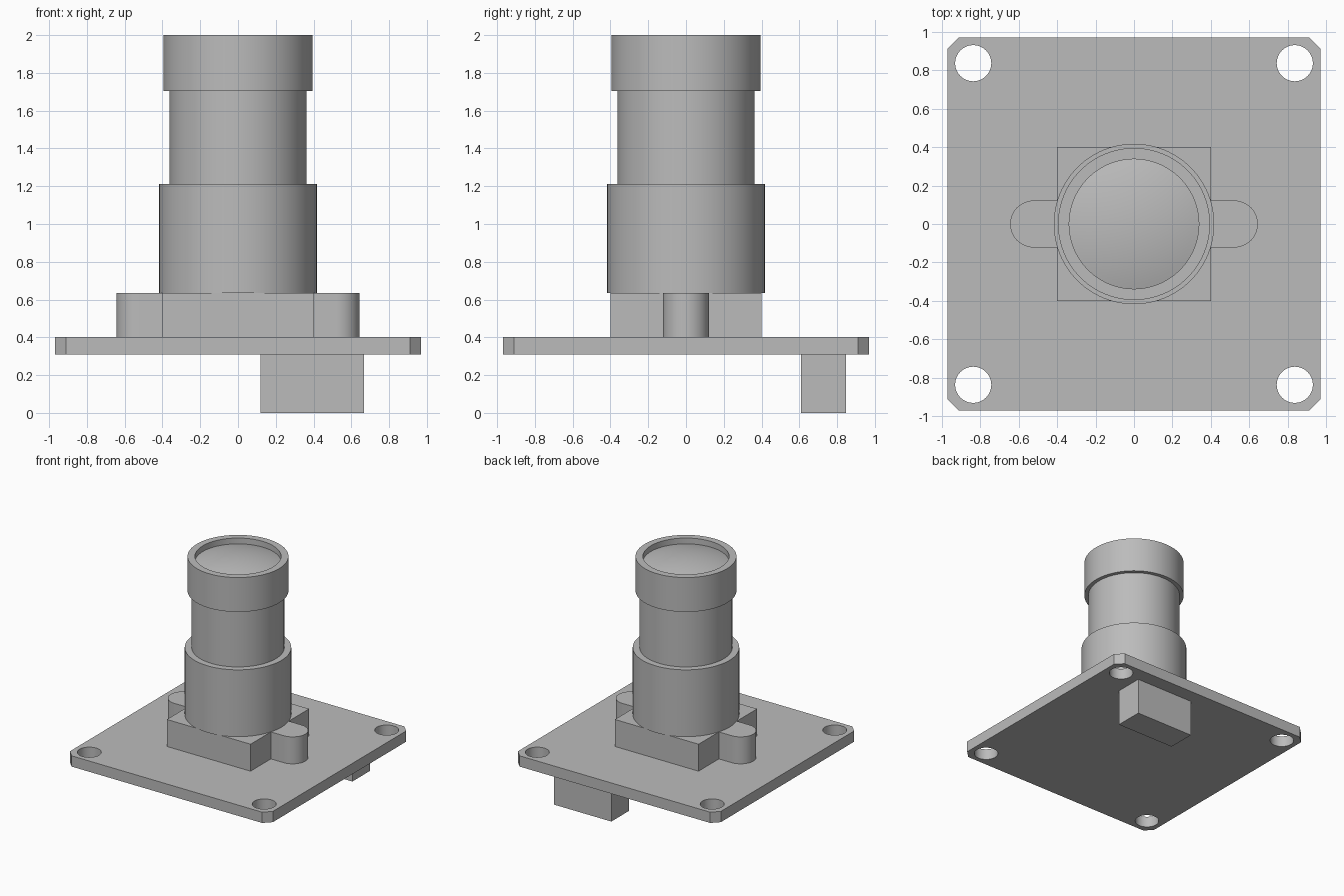
import bpy, bmesh, math

old = bpy.data.objects.get("Cube")
if old:
    bpy.data.objects.remove(old, do_unlink=True)

grey = bpy.data.materials.new("mid grey")
grey.use_nodes = True
colour = (0.5, 0.5, 0.5, 1)
grey.diffuse_color = colour
grey.node_tree.nodes["Principled BSDF"].inputs["Base Color"].default_value = colour


def finish(name, bm, smooth=False):
    """Turn a bmesh into a named object with the shared material."""
    bmesh.ops.recalc_face_normals(bm, faces=bm.faces)
    mesh = bpy.data.meshes.new(name)
    bm.to_mesh(mesh)
    bm.free()
    mesh.materials.append(grey)
    obj = bpy.data.objects.new(name, mesh)
    bpy.context.collection.objects.link(obj)
    if smooth:
        bpy.ops.object.select_all(action='DESELECT')
        obj.select_set(True)
        bpy.context.view_layer.objects.active = obj
        bpy.ops.object.shade_smooth_by_angle(angle=math.radians(30))
    return obj


def prism(name, outline, z0, z1, smooth=False):
    """Extrude a flat outline from z0 up to z1."""
    bm = bmesh.new()
    face = bm.faces.new([bm.verts.new((x, y, z0)) for x, y in outline])
    made = bmesh.ops.extrude_face_region(bm, geom=[face])["geom"]
    top = [v for v in made if isinstance(v, bmesh.types.BMVert)]
    bmesh.ops.translate(bm, verts=top, vec=(0, 0, z1 - z0))
    return finish(name, bm, smooth)


def box(name, x0, x1, y0, y1, z0, z1):
    return prism(name, [(x0, y0), (x1, y0), (x1, y1), (x0, y1)], z0, z1)


def arc(cx, cy, r, start, end, n):
    return [(cx + r * math.cos(math.radians(start + (end - start) * i / n)),
             cy + r * math.sin(math.radians(start + (end - start) * i / n)))
            for i in range(n + 1)]


def lathe(name, profile, steps=96):
    """Spin a radius/height profile about z."""
    bm = bmesh.new()
    verts = [bm.verts.new((r, 0, z)) for r, z in profile]
    edges = [bm.edges.new(pair) for pair in zip(verts, verts[1:])]
    bmesh.ops.spin(bm, geom=verts + edges, cent=(0, 0, 0), axis=(0, 0, 1),
                   angle=math.tau, steps=steps)
    bmesh.ops.remove_doubles(bm, verts=bm.verts, dist=0.0005)
    return finish(name, bm, True)


# Circuit board with clipped corners
S, C = 0.97, 0.06
B = S - C
board = prism("circuit_board",
              [(S, -B), (S, B), (B, S), (-B, S), (-S, B), (-S, -B), (-B, -S), (B, -S)],
              0.31, 0.403)

# Corner screw holes
for sx in (-1, 1):
    for sy in (-1, 1):
        cutter = prism("hole_cutter", arc(sx * 0.836, sy * 0.836, 0.094, 0, 360, 48)[:-1],
                       0.2, 0.5, True)
        cutter.hide_render = True
        cutter.hide_set(True)
        cut = board.modifiers.new("screw hole", 'BOOLEAN')
        cut.operation = 'DIFFERENCE'
        cut.solver = 'EXACT'
        cut.object = cutter

# Connector under the board
box("rear_connector", 0.12, 0.667, 0.608, 0.848, 0, 0.31)

# Lens mount block with a rounded ear on each side
Z0, Z1 = 0.403, 0.636
box("mount_block", -0.4, 0.4, -0.4, 0.4, Z0, Z1)
for side, name in ((1, "left_mount_ear"), (-1, "right_mount_ear")):
    curve = [(0.4, -0.122)] + arc(0.522, 0, 0.122, -90, 90, 24) + [(0.4, 0.122)]
    prism(name, [(side * x, y) for x, y in curve], Z0, Z1, True)

# Stepped lens barrel
lathe("lens_holder", [(0, Z1), (0.417, Z1), (0.417, 1.213), (0, 1.213)])
lathe("lens_barrel", [(0, 1.213), (0.363, 1.213), (0.363, 1.703), (0, 1.703)])
RIM, DEPTH = 0.337, 0.05
lathe("lens_cap", [(0, 1.703), (0.395, 1.703), (0.395, 2), (RIM, 2),
                   (RIM, 2 - DEPTH), (0, 2 - DEPTH)])

# Domed glass sitting inside the cap
RISE = 0.048
R = (RIM ** 2 + RISE ** 2) / (2 * RISE)
dome = []
for i in range(13):
    r = RIM * (1 - i / 12)
    dome.append((r, 2 - DEPTH + RISE - R + math.sqrt(R * R - r * r)))
lathe("lens_glass", dome)
